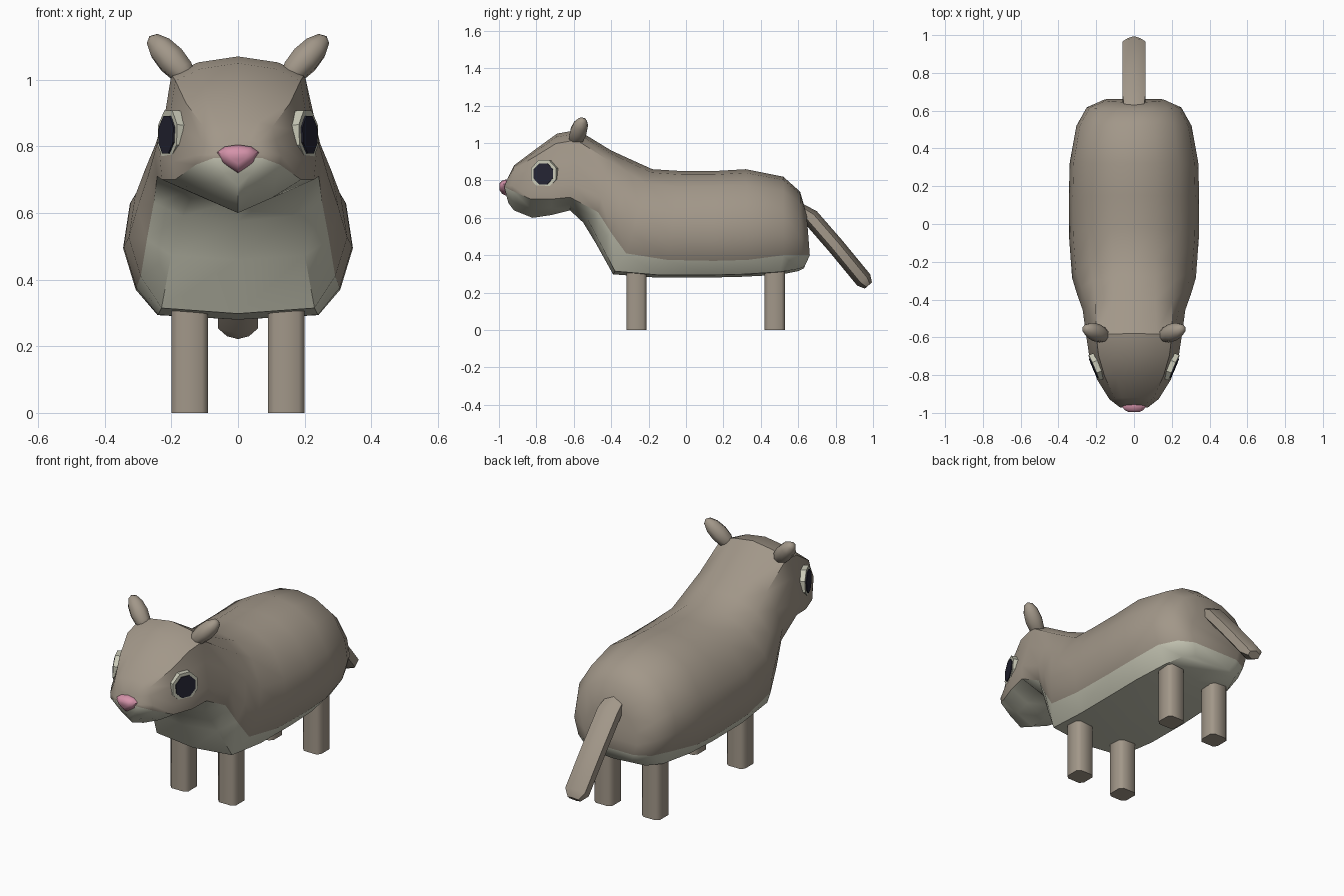
import bpy, bmesh, math
from mathutils import Vector, Matrix

if "Cube" in bpy.data.objects:
    bpy.data.objects.remove(bpy.data.objects["Cube"])


def material(name, rgb):
    m = bpy.data.materials.new(name)
    m.use_nodes = True
    m.diffuse_color = (*rgb, 1)
    m.node_tree.nodes["Principled BSDF"].inputs["Base Color"].default_value = (*rgb, 1)
    return m


FUR = material("taupe fur", (0.36, 0.31, 0.25))
CREAM = material("pale cream", (0.58, 0.58, 0.47))
PINK = material("nose pink", (0.66, 0.29, 0.40))
DARK = material("eye dark", (0.018, 0.018, 0.033))


def finish(bm, name, mats, angle=40):
    bmesh.ops.recalc_face_normals(bm, faces=bm.faces)
    me = bpy.data.meshes.new(name)
    bm.to_mesh(me)
    bm.free()
    for m in mats:
        me.materials.append(m)
    ob = bpy.data.objects.new(name, me)
    bpy.context.collection.objects.link(ob)
    bpy.ops.object.select_all(action="DESELECT")
    ob.select_set(True)
    bpy.context.view_layer.objects.active = ob
    bpy.ops.object.shade_smooth_by_angle(angle=math.radians(angle))
    return ob


def loft(name, half_rings, mats, angle=40, pale_from=99):
    """Skin mirrored half sections (top centre to bottom centre) and cap both ends."""
    bm = bmesh.new()
    rings = []
    for half in half_rings:
        mirrored = [(-x, y, z) for x, y, z in half[-2:0:-1]]
        rings.append([bm.verts.new(p) for p in half + mirrored])
    n, last = len(rings[0]), len(half_rings[0]) - 1

    def face(verts, segment):
        f = bm.faces.new(verts)
        f.material_index = int(segment >= pale_from)

    for a, b in zip(rings, rings[1:]):
        for j in range(n):
            k = (j + 1) % n
            face((a[j], a[k], b[k], b[j]), min(j, n - 1 - j))
    for r in (rings[0], rings[-1]):
        for j in range(last):
            quad = (r[j], r[j + 1], r[-j - 1], r[-j])
            face(list(dict.fromkeys(quad)), j)
    return finish(bm, name, mats, angle)


# Body and head: top, colour seam, bottom (y, z), half width, head-shape blend
SECTIONS = [
    (-.950, .820, -.972, .765, -.950, .680, .075, 1),
    (-.920, .880, -.930, .745, -.920, .640, .130, 1),
    (-.800, .970, -.830, .700, -.820, .600, .195, 1),
    (-.690, 1.05, -.720, .700, -.720, .615, .235, 1),
    (-.580, 1.07, -.620, .710, -.620, .640, .250, 1),
    (-.400, .960, -.470, .630, -.550, .575, .272, .5),
    (-.280, .905, -.400, .520, -.480, .460, .302, .2),
    (-.180, .860, -.320, .410, -.390, .298, .328, 0),
    (-.020, .850, -.100, .375, -.150, .280, .343, 0),
    (.150, .850, .150, .370, .100, .280, .345, 0),
    (.320, .860, .330, .375, .300, .285, .340, 0),
    (.520, .820, .520, .400, .500, .295, .305, 0),
    (.610, .740, .620, .400, .600, .315, .250, 0),
    (.645, .620, .662, .400, .630, .330, .160, 0),
]
# (width factor, fraction from top to seam)
TRUNK = [(0, 0), (.35, .04), (.70, .18), (.94, .46), (1.0, .74), (.89, 1)]
HEAD = [(0, 0), (.48, .05), (.80, .15), (.87, .45), (1.0, .80), (.97, 1)]


def body_section(yt, zt, ys, zs, yb, zb, w, k):
    pts = []
    for (xa, fa), (xb, fb) in zip(TRUNK, HEAD):
        x, f = xa + (xb - xa) * k, fa + (fb - fa) * k
        pts.append((x * w, yt + (ys - yt) * f, zt + (zs - zt) * f))
    f = .85 - .3 * k
    pts.append(((.70 - .18 * k) * w, ys + (yb - ys) * f, zs + (zb - zs) * f))
    pts.append((0, yb, zb))
    return pts


loft("body", [body_section(*s) for s in SECTIONS], [FUR, CREAM], 40, pale_from=5)

# Nose: rounded triangle tapering forwards
NOSE = [(0, .805), (.04, .799), (.063, .782), (.048, .752), (0, .720)]
loft("nose", [[(x * s, y, .77 + (z - .77) * s) for x, z in NOSE]
              for y, s in ((-.93, .9), (-.965, 1), (-.985, .8), (-.996, .45))], [PINK], 50)

# Tail: six-sided, hanging back and down
up = Vector((0, .76, .65))
tail = []
for y, z, s in ((.58, .66, .8), (.665, .605, 1), (.80, .45, 1), (.950, .268, 1), (.975, .238, .55)):
    c = Vector((0, y, z))
    tail.append([tuple(c + s * (Vector((x, 0, 0)) + up * h))
                 for x, h in ((0, .046), (.06, .022), (.06, -.022), (0, -.046))])
loft("tail", tail, [FUR], 50)


def place(axis, centre):
    return Matrix.Translation(centre) @ Vector(axis).to_track_quat("Z", "Y").to_matrix().to_4x4()


def disc(name, centre, axis, radius, depth, mat):
    bm = bmesh.new()
    bmesh.ops.create_cone(bm, cap_ends=True, segments=8, radius1=radius, radius2=radius,
                          depth=depth, matrix=place(axis, centre)
                          @ Matrix.Translation((0, 0, -depth / 2))
                          @ Matrix.Rotation(math.pi / 8, 4, "Z"))
    finish(bm, name, [mat], 30)


for side, sx in (("left", 1), ("right", -1)):
    # Eye rim set into the head, with a thin dark plate on it
    axis = Vector((sx * .92, -.39, .04)).normalized()
    eye = Vector((sx * .212, -.762, .835))
    disc(side + "_eye_rim", eye, axis, .079, .045, CREAM)
    disc(side + "_eye", eye + axis * .005, axis, .061, .008, DARK)

    # Ear: small flattened pod leaning outwards
    bm = bmesh.new()
    bmesh.ops.create_uvsphere(bm, u_segments=8, v_segments=6, radius=1,
                              matrix=place((sx * .65, .25, .70), (sx * .2, -.575, 1.06))
                              @ Matrix.Diagonal((.048, .046, .10, 1)))
    finish(bm, side + "_ear", [FUR], 60)

    # Legs: square posts with softened upright edges
    for end, y in (("front", -.265), ("back", .475)):
        bm = bmesh.new()
        bmesh.ops.create_cube(bm, size=1, matrix=Matrix.Translation((sx * .145, y, .18))
                              @ Matrix.Diagonal((.11, .108, .36, 1)))
        upright = [e for e in bm.edges if abs(e.verts[0].co.z - e.verts[1].co.z) > .1]
        bmesh.ops.bevel(bm, geom=upright, offset=.018, segments=1, affect="EDGES")
        finish(bm, f"{end}_{side}_leg", [FUR], 50)
